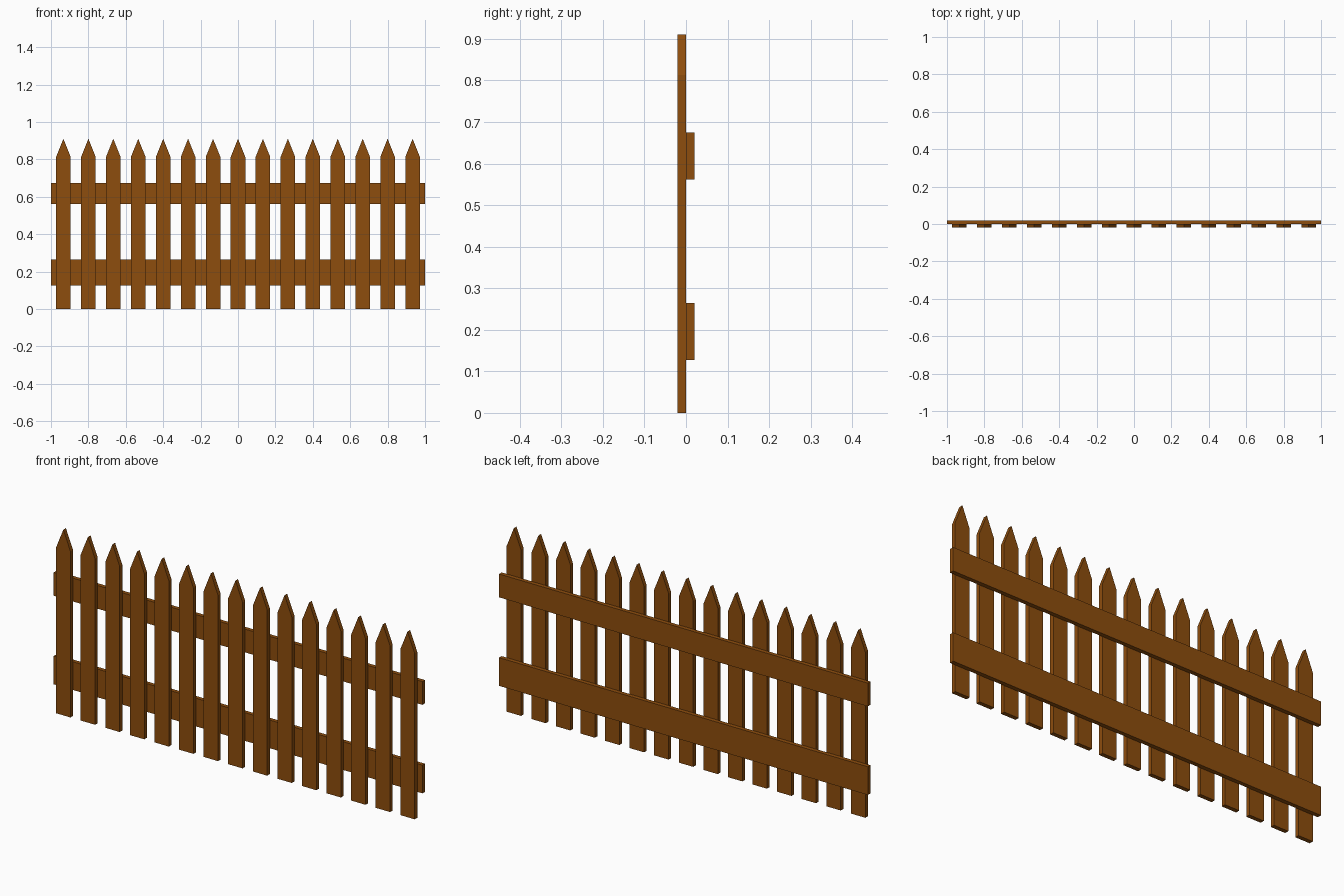
import bpy, bmesh

if "Cube" in bpy.data.objects:
    bpy.data.objects.remove(bpy.data.objects["Cube"])

wood = bpy.data.materials.new("brown_wood")
wood.diffuse_color = (0.27, 0.075, 0.004, 1)
wood.use_nodes = True
wood.node_tree.nodes["Principled BSDF"].inputs["Base Color"].default_value = wood.diffuse_color


def board(name, profile, y0, y1, x=0.0):
    """Extrude an x-z outline from y0 to y1."""
    bm = bmesh.new()
    face = bm.faces.new([bm.verts.new((px, y0, pz)) for px, pz in profile])
    out = bmesh.ops.extrude_face_region(bm, geom=[face])["geom"]
    verts = [v for v in out if isinstance(v, bmesh.types.BMVert)]
    bmesh.ops.translate(bm, verts=verts, vec=(0, y1 - y0, 0))
    bmesh.ops.recalc_face_normals(bm, faces=bm.faces)
    mesh = bpy.data.meshes.new(name)
    bm.to_mesh(mesh)
    bm.free()
    mesh.materials.append(wood)
    obj = bpy.data.objects.new(name, mesh)
    obj.location.x = x
    bpy.context.collection.objects.link(obj)
    return obj


# Pointed pickets along the front
COUNT, PITCH, HALF = 15, 2 / 15, 0.039
SHOULDER, TIP = 0.813, 0.91
outline = [(-HALF, 0), (HALF, 0), (HALF, SHOULDER), (0, TIP), (-HALF, SHOULDER)]
for i in range(COUNT):
    board(f"picket_{i + 1}", outline, -0.02, 0, (i - (COUNT - 1) / 2) * PITCH)

# Two horizontal rails behind the pickets
for name, z0, z1 in (("lower_rail", 0.127, 0.265), ("upper_rail", 0.561, 0.675)):
    board(name, [(-1, z0), (1, z0), (1, z1), (-1, z1)], 0, 0.02)
